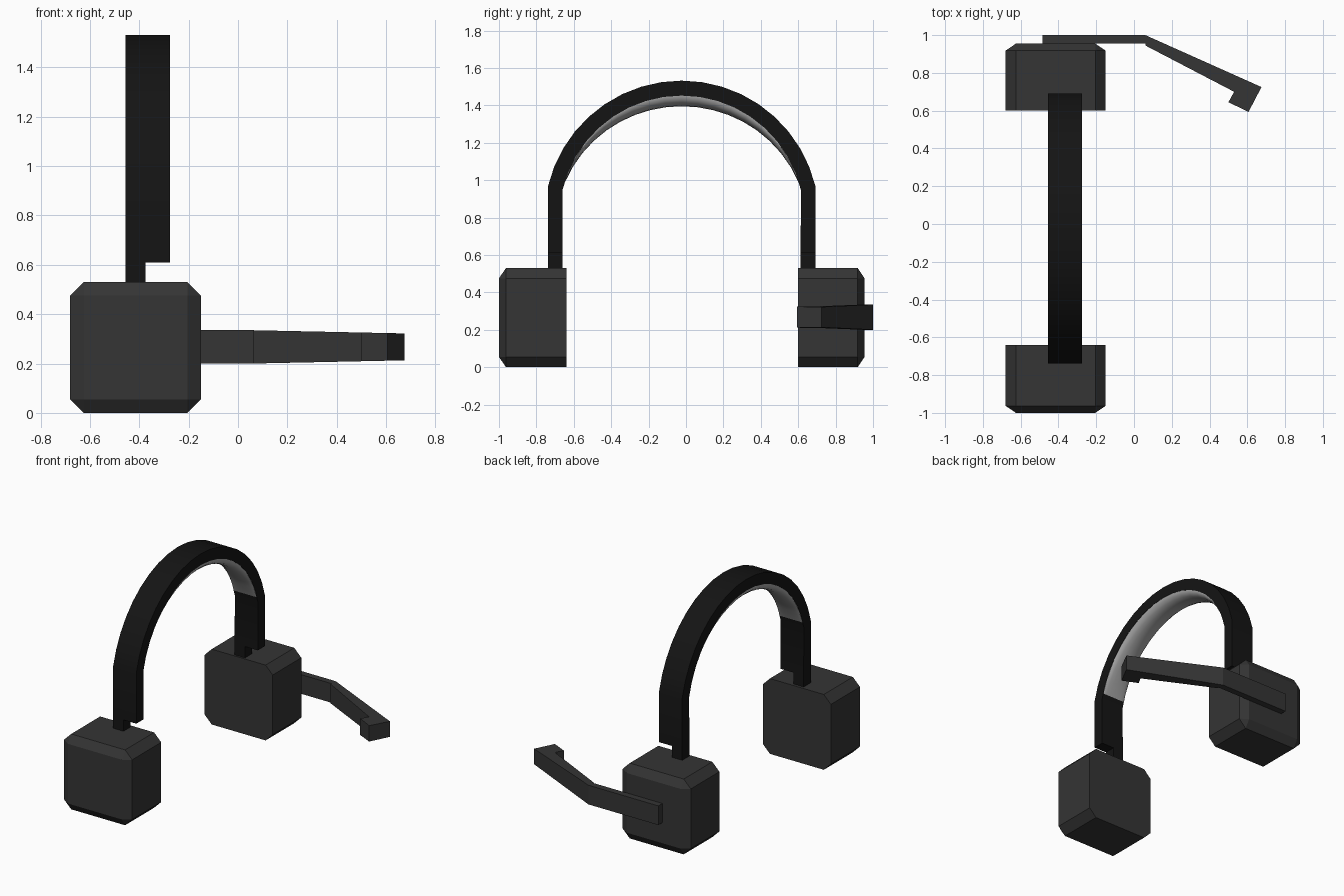
import bpy, bmesh
from math import sin, cos, pi, radians, asin

if "Cube" in bpy.data.objects:
    bpy.data.objects.remove(bpy.data.objects["Cube"])


def material(name, v):
    m = bpy.data.materials.new(name)
    m.diffuse_color = (v, v, v, 1)
    m.use_nodes = True
    m.node_tree.nodes["Principled BSDF"].inputs["Base Color"].default_value = m.diffuse_color
    return m


SHELL = material("shell_dark", 0.035)
BAND = material("band_black", 0.007)
PAD = material("pad_grey", 0.4)


def finish(name, bm, mat, smooth=False):
    bmesh.ops.recalc_face_normals(bm, faces=bm.faces)
    me = bpy.data.meshes.new(name)
    bm.to_mesh(me)
    bm.free()
    me.materials.append(mat)
    if smooth:
        me.shade_smooth()
        me.set_sharp_from_angle(angle=radians(35))
    ob = bpy.data.objects.new(name, me)
    bpy.context.collection.objects.link(ob)
    return ob


def loft(name, rings, mat, smooth=False):
    """Skin closed rings of equal length and cap both ends."""
    bm = bmesh.new()
    vs = [[bm.verts.new(p) for p in r] for r in rings]
    n = len(vs[0])
    for a, b in zip(vs, vs[1:]):
        for i in range(n):
            j = (i + 1) % n
            bm.faces.new((a[i], a[j], b[j], b[i]))
    bm.faces.new(vs[0])
    bm.faces.new(vs[-1])
    return finish(name, bm, mat, smooth)


# ear cups: cube bevelled everywhere except round the inner face
def ear_cup(name, y_in, y_out):
    bm = bmesh.new()
    bmesh.ops.create_cube(bm, size=0.53)
    edges = [e for e in bm.edges if any(v.co.y > 0 for v in e.verts)]
    bmesh.ops.bevel(bm, geom=edges, offset=0.055, offset_type='OFFSET',
                    segments=1, profile=0.5, affect='EDGES')
    s = (y_out - y_in) / 0.53
    for v in bm.verts:
        v.co.y = (y_in + y_out) / 2 + v.co.y * s
        v.co.x -= 0.415
        v.co.z += 0.265
    finish(name, bm, SHELL)


ear_cup("ear_cup_left", -0.64, -1.0)
ear_cup("ear_cup_right", 0.60, 0.955)

# headband: circular arch on straight legs
CY, CZ, RO, RI = -0.023, 0.797, 0.735, 0.655
X0, X1 = -0.455, -0.275
HALF = asin(0.715 / RO)


def section(outer, inner, x0=X0, x1=X1):
    (yo, zo), (yi, zi) = outer, inner
    return [(x0, yo, zo), (x1, yo, zo), (x1, yi, zi), (x0, yi, zi)]


def leg(side, z, x1=X1):
    return section((CY + side * 0.715, z), (CY + side * 0.636, z), X0, x1)


def on_arc(r, a):
    return (CY + r * sin(a), CZ + r * cos(a))


N = 18
rings = [leg(-1, 0.61)]
for i in range(N + 1):
    a = -HALF + 2 * HALF * i / N
    rings.append(section(on_arc(RO, a), on_arc(RI, a)))
rings.append(leg(1, 0.61))
loft("headband", rings, BAND, True)

# narrow posts joining the band to the cups
for side, label in ((-1, "left"), (1, "right")):
    loft("band_post_" + label, [leg(side, 0.50, -0.375), leg(side, 0.61, -0.375)], BAND)

# cushion under the arch: bulged section fading out towards both ends
rings = []
for i in range(N + 1):
    t = -1 + 2 * i / N
    a = t * radians(73)
    depth = 0.055 * cos(t * pi / 2)
    ring = []
    for k in range(9):
        u = pi * k / 8
        y, z = on_arc(RI - 0.002 - depth * sin(u), a)
        ring.append(((X0 + X1) / 2 - 0.088 * cos(u), y, z))
    for x in (X1 - 0.002, X0 + 0.002):
        ring.append((x, *on_arc(RI + 0.01, a)))
    rings.append(ring)
loft("headband_cushion", rings, PAD, True)

# microphone: straight arm, then tapered boom with a hooked tip
def prism(name, outline):
    def z(x, top):
        t = max(0, (x - 0.06) / 0.615)
        return 0.335 - 0.013 * t if top else 0.20 + 0.013 * t
    loft(name, [[(x, y, z(x, top)) for x, y in outline] for top in (0, 1)], SHELL)


prism("microphone_arm", [(-0.485, 1.0), (0.06, 1.0), (0.06, 0.955), (-0.485, 0.955)])
prism("microphone_boom", [(0.06, 1.0), (0.675, 0.725), (0.606, 0.593),
                          (0.50, 0.645), (0.53, 0.70), (0.06, 0.945)])
